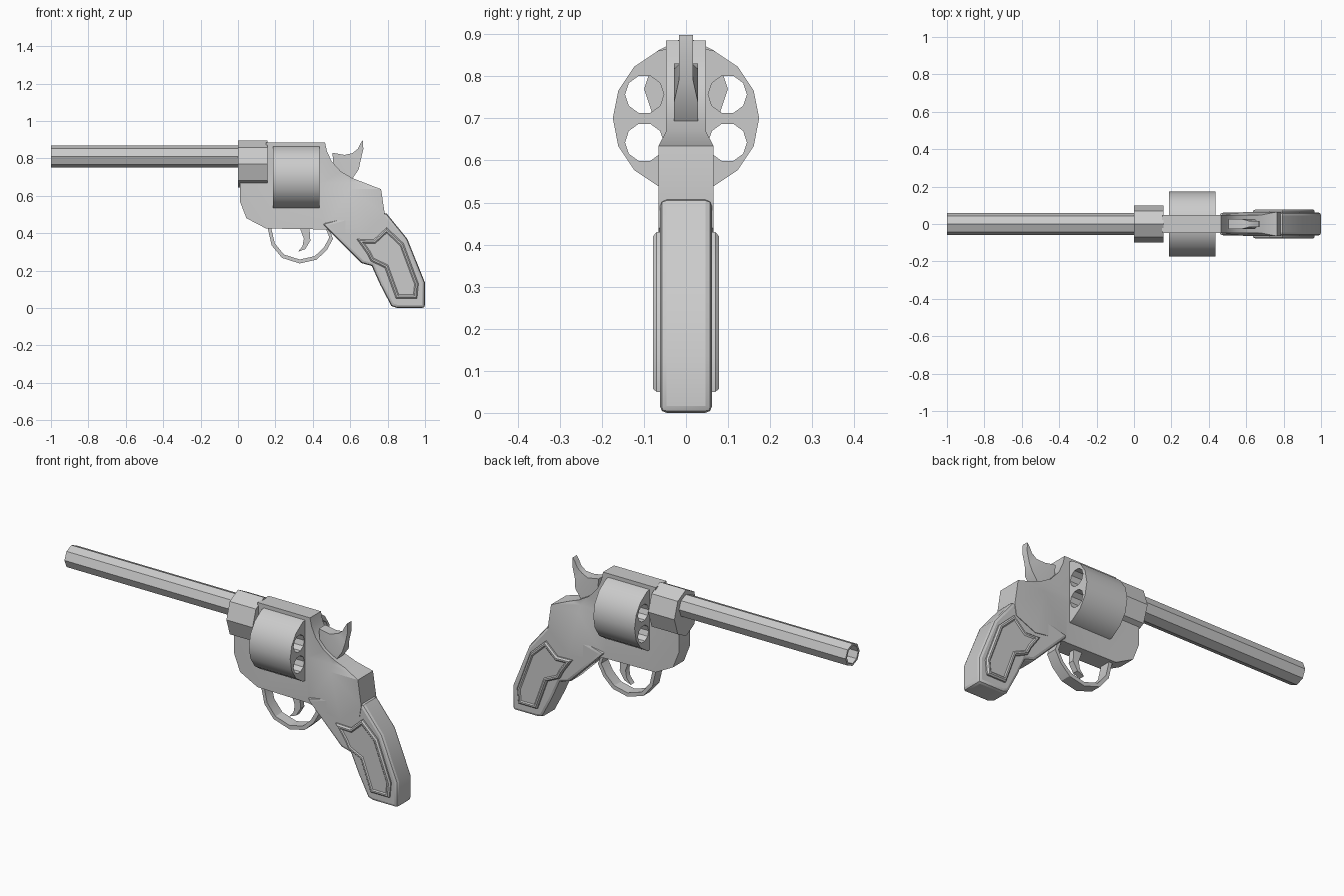
import bpy, bmesh, math
from mathutils import Vector

cube = bpy.data.objects.get("Cube")
if cube:
    bpy.data.objects.remove(cube, do_unlink=True)

steel = bpy.data.materials.new("grey steel")
steel.use_nodes = True
COL = (0.6, 0.6, 0.6, 1)
steel.diffuse_color = COL
steel.node_tree.nodes["Principled BSDF"].inputs["Base Color"].default_value = COL


def finish(name, bm, angle=30):
    bmesh.ops.recalc_face_normals(bm, faces=bm.faces)
    me = bpy.data.meshes.new(name)
    bm.to_mesh(me)
    bm.free()
    ob = bpy.data.objects.new(name, me)
    bpy.context.collection.objects.link(ob)
    me.materials.append(steel)
    smooth(ob, angle)
    return ob


def smooth(ob, angle):
    bpy.ops.object.select_all(action='DESELECT')
    ob.select_set(True)
    bpy.context.view_layer.objects.active = ob
    bpy.ops.object.shade_smooth_by_angle(angle=math.radians(angle))


def apply_modifiers(ob):
    bpy.context.view_layer.objects.active = ob
    for m in list(ob.modifiers):
        bpy.ops.object.modifier_apply(modifier=m.name)


def prism(pts, y0, y1):
    """Side profile (x, z) extruded from y0 to y1."""
    bm = bmesh.new()
    f = bm.faces.new([bm.verts.new((x, y0, z)) for x, z in pts])
    r = bmesh.ops.extrude_face_region(bm, geom=[f])
    for v in r["geom"]:
        if isinstance(v, bmesh.types.BMVert):
            v.co.y = y1
    return bm


def triangulate(bm):
    bmesh.ops.triangulate(bm, faces=[f for f in bm.faces if len(f.verts) > 4])


def lathe(profile, n, cy=0, cz=0, sy=1, bm=None):
    """Closed (x, radius) loop turned about the x direction."""
    bm = bm or bmesh.new()
    rings = []
    for x, r in profile:
        if r == 0:
            rings.append([bm.verts.new((x, cy, cz))] * n)
        else:
            rings.append([bm.verts.new((x, cy + sy * r * math.cos(2 * math.pi * i / n),
                                        cz + r * math.sin(2 * math.pi * i / n))) for i in range(n)])
    for a, b in zip(rings, rings[1:]):
        for i in range(n):
            j = (i + 1) % n
            vs = list(dict.fromkeys([a[i], a[j], b[j], b[i]]))
            bm.faces.new(vs)
    return bm


# Octagonal hollow barrel and the collar it screws into
finish("barrel", lathe([(0.02, 0), (0.02, 0.06), (-1, 0.06), (-1, 0.048), (0.01, 0.048), (0.01, 0)],
                       8, cz=0.81))
finish("barrel_collar", lathe([(0, 0), (0, 0.126), (0.157, 0.126), (0.157, 0)], 8, cz=0.77, sy=0.79))

# Six-chamber cylinder with bored holes
drum = finish("cylinder", lathe([(0.187, 0), (0.187, 0.174), (0.435, 0.174), (0.435, 0)], 16, cz=0.70))
bores = bmesh.new()
for k in range(6):
    a = math.radians(30 + 60 * k)
    lathe([(0.1, 0), (0.1, 0.046), (0.5, 0.046), (0.5, 0)], 10,
          cy=0.114 * math.cos(a), cz=0.70 + 0.114 * math.sin(a), bm=bores)
cutter = finish("chamber_cutter", bores)
cutter.hide_render = True
mod = drum.modifiers.new("chambers", 'BOOLEAN')
mod.operation = 'DIFFERENCE'
mod.solver = 'EXACT'
mod.object = cutter
apply_modifiers(drum)
bpy.data.objects.remove(cutter, do_unlink=True)
smooth(drum, 30)

# Frame: slim around the cylinder, wider low down at the rear
frame = prism([(0.01, 0.70), (0.01, 0.57), (0.045, 0.48), (0.15, 0.425), (0.46, 0.42), (0.66, 0.39),
               (0.775, 0.44), (0.785, 0.50), (0.765, 0.635), (0.61, 0.695), (0.55, 0.73),
               (0.50, 0.785), (0.475, 0.84), (0.465, 0.885), (0.15, 0.885), (0.15, 0.70)], -1, 1)
for co, no in (((0, 0, 0.67), (0, 0, 1)), ((0, 0, 0.635), (0, 0, 1)),
               ((0.45, 0, 0), (1, 0, 0)), ((0.60, 0, 0), (1, 0, 0))):
    bmesh.ops.bisect_plane(frame, geom=frame.verts[:] + frame.edges[:] + frame.faces[:],
                           plane_co=co, plane_no=no)
clamp = lambda t: max(0.0, min(1.0, t))
for v in frame.verts:
    v.co.y *= 0.047 + 0.018 * clamp((v.co.x - 0.45) / 0.15) * clamp((0.67 - v.co.z) / 0.035)
triangulate(frame)
finish("frame", frame)

# Hammer: broad body with a narrow thumb spur
hammer = prism([(0.505, 0.83), (0.57, 0.818), (0.612, 0.828), (0.64, 0.85), (0.655, 0.88), (0.668, 0.898),
                (0.67, 0.85), (0.656, 0.79), (0.645, 0.74), (0.61, 0.69), (0.55, 0.69), (0.51, 0.77)], -1, 1)
for v in hammer.verts:
    v.co.y *= 0.017 if v.co.x > 0.6 and v.co.z > 0.78 else 0.028
triangulate(hammer)
finish("hammer", hammer)

# Trigger and its guard
trigger = prism([(0.33, 0.43), (0.352, 0.37), (0.345, 0.33), (0.32, 0.30), (0.36, 0.315),
                 (0.387, 0.36), (0.382, 0.43)], -0.016, 0.016)
triangulate(trigger)
finish("trigger", trigger)
outer = [(0.158, 0.43), (0.18, 0.335), (0.235, 0.268), (0.33, 0.238), (0.42, 0.258), (0.475, 0.31),
         (0.508, 0.37), (0.485, 0.43)]
inner = [(0.33 + (x - 0.33) * 0.89, 0.43 + (z - 0.43) * 0.89) for x, z in outer]
guard = prism(outer + inner[::-1], -0.03, 0.03)
triangulate(guard)
finish("trigger_guard", guard)

# Grip with chamfered edges
grip = prism([(0.45, 0.45), (0.66, 0.24), (0.715, 0.225), (0.76, 0.125), (0.82, 0.01), (0.85, 0.0),
              (1.0, 0.0), (1.0, 0.135), (0.905, 0.37), (0.795, 0.505), (0.70, 0.52)], -0.062, 0.062)
grip_ob = finish("grip", grip)
bev = grip_ob.modifiers.new("chamfer", 'BEVEL')
bev.width = 0.016
bev.segments = 2
bev.limit_method = 'ANGLE'
bev.angle_limit = math.radians(60)
apply_modifiers(grip_ob)
smooth(grip_ob, 35)

# Raised grip panels, rimmed and slightly dished
panel = [(0.635, 0.368), (0.725, 0.365), (0.795, 0.43), (0.885, 0.345), (0.965, 0.13), (0.957, 0.05),
         (0.845, 0.05), (0.785, 0.215), (0.71, 0.25), (0.69, 0.29)]
for side, label in ((1, "left"), (-1, "right")):
    bm = prism(panel, side * 0.05, side * 0.07)
    bm.normal_update()
    bmesh.ops.recalc_face_normals(bm, faces=bm.faces)
    face = max(bm.faces, key=lambda f: side * f.calc_center_median().y)
    for thick, y in ((0.007, 0.078), (0.008, 0.078), (0.006, 0.073)):
        bmesh.ops.inset_region(bm, faces=[face], thickness=thick, use_even_offset=True)
        for v in face.verts:
            v.co.y = side * y
    triangulate(bm)
    finish(label + "_grip_panel", bm)
